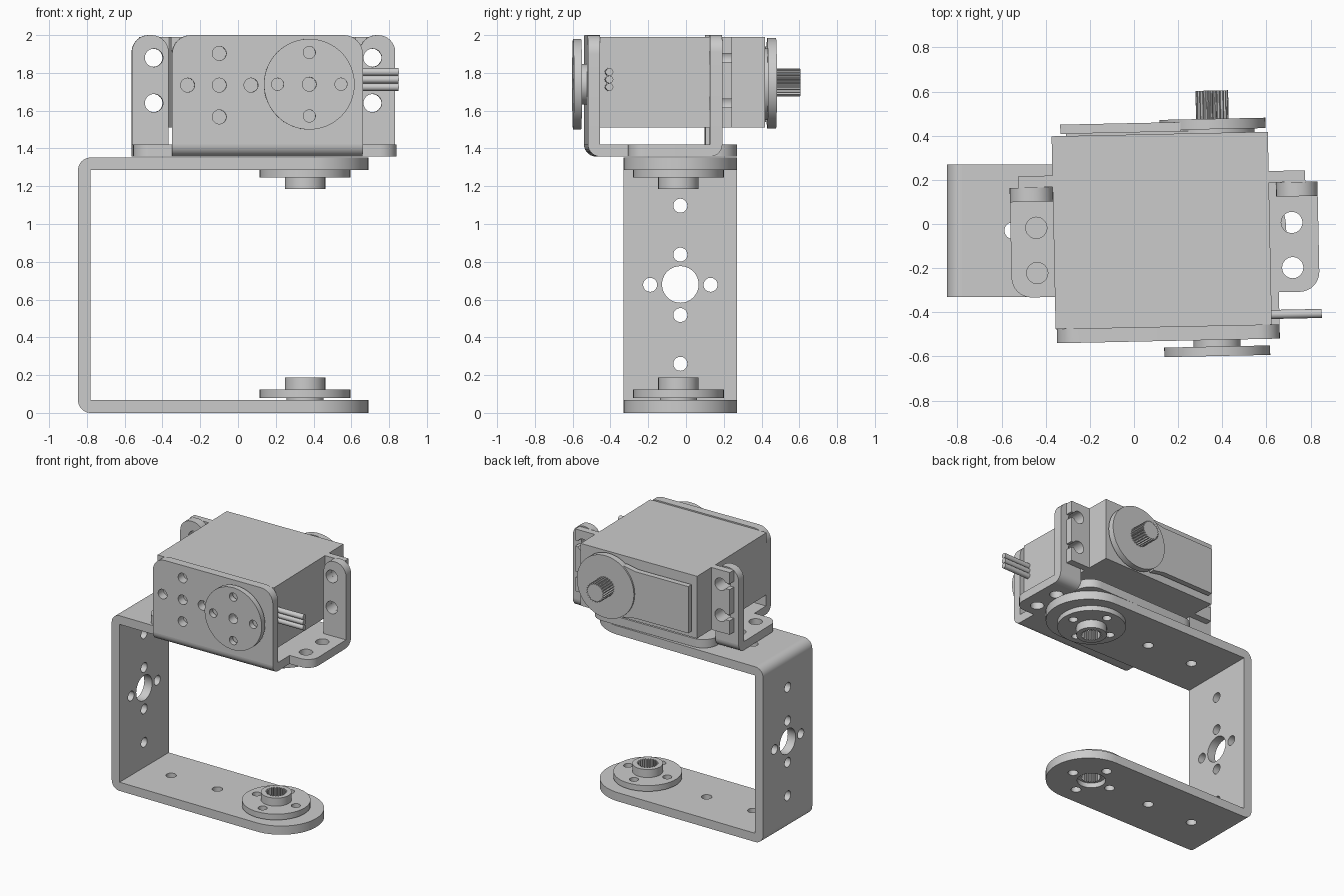
import bpy, bmesh, math
from mathutils import Matrix, Vector

cube = bpy.data.objects.get("Cube")
if cube:
    bpy.data.objects.remove(cube, do_unlink=True)

GREY = (0.6, 0.6, 0.6, 1.0)
metal = bpy.data.materials.new("plain grey")
metal.use_nodes = True
metal.diffuse_color = GREY
metal.node_tree.nodes["Principled BSDF"].inputs["Base Color"].default_value = GREY

# The upper servo assembly sits slightly turned about the vertical axis
PIVOT = Matrix.Translation((0.14, 0, 0))
TURN = PIVOT @ Matrix.Rotation(math.radians(1.2), 4, "Z") @ PIVOT.inverted()
STILL = Matrix.Identity(4)
ORDER = {"z": (0, 1, 2), "y": (0, 2, 1), "x": (2, 0, 1)}


def circle(u, v, r, n=36):
    return [(u + r * math.cos(2 * math.pi * i / n), v + r * math.sin(2 * math.pi * i / n))
            for i in range(n)]


def spline_ring(u, v, r, depth, teeth=24):
    pts = []
    for i in range(teeth * 4):
        a = 2 * math.pi * i / (teeth * 4)
        rad = r if i % 4 < 2 else r - depth
        pts.append((u + rad * math.cos(a), v + rad * math.sin(a)))
    return pts


def rounded(points, steps=8):
    """Polygon from (u, v, radius) corners, filleted where radius is not zero."""
    out = []
    for i, (u, v, r) in enumerate(points):
        p = Vector((u, v))
        if not r:
            out.append((u, v))
            continue
        a = (Vector(points[i - 1][:2]) - p).normalized()
        b = (Vector(points[(i + 1) % len(points)][:2]) - p).normalized()
        half = a.angle(b) / 2
        mid = p + (a + b).normalized() * r / math.sin(half)
        s = (p + a * r / math.tan(half) - mid).normalized()
        e = (p + b * r / math.tan(half) - mid).normalized()
        for k in range(steps + 1):
            t = 2 * (math.pi / 2 - half) * k / steps
            side = (e - s * s.dot(e)).normalized()
            out.append(tuple(mid + (s * math.cos(t) + side * math.sin(t)) * r))
    return out


def box(u0, v0, u1, v1, r=(0, 0, 0, 0)):
    return rounded([(u0, v0, r[0]), (u1, v0, r[1]), (u1, v1, r[2]), (u0, v1, r[3])])


def quarter(u, v, r, start):
    return [(u, v)] + [(u + r * math.cos(math.radians(start + 9 * i)),
                        v + r * math.sin(math.radians(start + 9 * i))) for i in range(11)]


def plate(name, axis, low, high, outline, holes=(), place=STILL):
    """Extrude an outline with holes along an axis from low to high."""
    curve = bpy.data.curves.new(name + " outline", "CURVE")
    curve.dimensions = "2D"
    curve.fill_mode = "BOTH"
    curve.extrude = (high - low) / 2
    for loop in [outline, *holes]:
        sp = curve.splines.new("POLY")
        sp.points.add(len(loop) - 1)
        for pt, (u, v) in zip(sp.points, loop):
            pt.co = (u, v, 0, 1)
        sp.use_cyclic_u = True
    temp = bpy.data.objects.new(name + " outline", curve)
    bpy.context.collection.objects.link(temp)
    bpy.context.view_layer.update()
    mesh = bpy.data.meshes.new_from_object(temp.evaluated_get(bpy.context.evaluated_depsgraph_get()))
    bpy.data.objects.remove(temp, do_unlink=True)
    bpy.data.curves.remove(curve)
    for vert in mesh.vertices:
        uvw = (vert.co.x, vert.co.y, vert.co.z + (low + high) / 2)
        vert.co = place @ Vector([uvw[k] for k in ORDER[axis]])
    bm = bmesh.new()
    bm.from_mesh(mesh)
    bmesh.ops.remove_doubles(bm, verts=bm.verts, dist=0.0002)
    bmesh.ops.recalc_face_normals(bm, faces=bm.faces)
    bm.to_mesh(mesh)
    bm.free()
    mesh.materials.clear()
    mesh.materials.append(metal)
    ob = bpy.data.objects.new(name, mesh)
    bpy.context.collection.objects.link(ob)
    parts.append(ob)


def cross(u, v, d, r):
    return [circle(u + a * d, v + b * d, r) for a, b in ((1, 0), (-1, 0), (0, 1), (0, -1))]


parts = []
T = 0.067          # sheet thickness
MID = -0.03        # centre line of the long bracket
TOP = 1.352        # top of the long bracket
HX, HZ = 0.365, 1.74   # servo axis

# Long C-shaped bracket: two round-ended arms, a wall and two bends
arm = rounded([(-0.78, -0.33, 0), (0.69, -0.33, 0.299), (0.69, 0.27, 0.299), (-0.78, 0.27, 0)], 16)
arm_holes = cross(HX, MID, 0.167, 0.035) + [circle(HX, MID, 0.1)]
arm_holes += [circle(x, MID, 0.037) for x in (-0.155, -0.55)]
for name, z in (("lower", 0), ("upper", TOP - T)):
    plate(name + "_arm", "z", z, z + T, arm, arm_holes)
wall_holes = cross(MID, 0.678, 0.16, 0.037) + [circle(MID, 0.68, 0.097)]
wall_holes += [circle(MID, z, 0.037) for z in (0.26, 1.097)]
plate("bracket_wall", "x", -0.847, -0.78, box(-0.33, T, 0.27, TOP - T), wall_holes)
plate("lower_bend", "y", -0.33, 0.27, quarter(-0.78, T, T, 180))
plate("upper_bend", "y", -0.33, 0.27, quarter(-0.78, TOP - T, T, 90))

# Splined horns on the inside of both arms
for name, z, s in (("lower", T, 1), ("upper", TOP - T + 0.02, -1)):
    for part, a, b, r, holes in (("hub", -0.03, 0.015, 0.098, []),
                                 ("disc", 0.013, 0.058, 0.24, cross(0.355, MID - 0.01, 0.167, 0.032)),
                                 ("boss", 0.058, 0.12, 0.107, [])):
        lo, hi = sorted((z + s * a, z + s * b))
        plate(f"{name}_horn_{part}", "z", lo, hi, circle(0.355, MID - 0.01, r, 48),
              [spline_ring(0.355, MID - 0.01, 0.075, 0.012)] + holes)

# Servo bracket: base sheet with side ears and rear tongue
B0, B1 = 1.357, 1.422
L, R = -0.36, 0.65
base = rounded([(L, -0.465, 0), (R, -0.465, 0), (R, -0.32, 0), (0.835, -0.32, 0.09),
                (0.835, 0.113, 0), (R, 0.113, 0), (R, 0.262, 0.12), (L, 0.262, 0.12),
                (L, 0.113, 0), (-0.56, 0.113, 0), (-0.56, -0.32, 0.09), (L, -0.32, 0)])
base_holes = [circle(x, y, 0.048) for x in (-0.443, 0.715) for y in (-0.005, -0.21)]
plate("servo_bracket_base", "z", B0, B1, base, base_holes, TURN)
plate("front_bend", "x", L, R, quarter(-0.465, B1, B1 - B0, 180), (), TURN)
front_holes = cross(-0.11, 1.735, 0.168, 0.037) + [circle(-0.11, 1.735, 0.037)]
plate("front_sheet", "y", -0.53, -0.465, box(L, B1, R, 2.0, (0, 0, 0.1, 0.1)), front_holes, TURN)
for name, x0, x1, hx in (("right", -0.56, -0.365, -0.443), ("left", 0.647, 0.835, 0.715)):
    plate(name + "_ear", "y", 0.113, 0.178, box(x0, B1, x1, 2.0, (0, 0, 0.09, 0.09)),
          [circle(hx, z, 0.048) for z in (1.64, 1.88)], TURN)
    plate(name + "_ear_bend", "x", x0, x1, quarter(0.113, B1, B1 - B0, 270), (), TURN)

# Servo body and its slotted mounting tabs
S0, S1 = 1.51, 1.99
plate("servo_body", "z", S0, S1, box(L - 0.005, -0.465, 0.615, 0.408), (), TURN)


def tab(inner, outer, hx):
    s = 1 if outer > inner else -1
    pts = [(inner, S0), (outer, S0)]
    for z in (1.64, 1.88):
        pts.append((outer, z - 0.022))
        for i in range(17):
            a = math.radians(-28 - 19 * i)
            pts.append((hx + s * 0.048 * math.cos(a), z + 0.048 * math.sin(a)))
        pts.append((outer, z + 0.022))
    return pts + [(outer, S1), (inner, S1)]


plate("right_tab", "y", 0.178, 0.23, tab(-0.36, -0.52, -0.443), (), TURN)
plate("left_tab", "y", 0.178, 0.23, tab(0.61, 0.78, 0.715), (), TURN)

# Rear gear cover, output shaft
plate("cover_neck", "y", 0.4, 0.43, circle(HX, HZ, 0.19, 48), (), TURN)
plate("cover_disc", "y", 0.425, 0.472, circle(HX, HZ + 0.005, 0.24, 64), (), TURN)
cover = [(-0.325, HZ - 0.18), (0.12, HZ - 0.18), (0.22, HZ - 0.2),
         (0.22, HZ + 0.2), (0.12, HZ + 0.18), (-0.325, HZ + 0.18)]
plate("cover_strip", "y", 0.418, 0.46, cover, (), TURN)
plate("cover_strip_step", "y", 0.4, 0.42, box(-0.3, HZ - 0.16, 0.3, HZ + 0.16), (), TURN)
plate("output_shaft", "y", 0.46, 0.6, spline_ring(HX, HZ + 0.008, 0.074, 0.01), (), TURN)

# Front idler horn
plate("idler_hub", "y", -0.57, -0.525, circle(HX, HZ, 0.107, 40), [circle(HX, HZ, 0.037)], TURN)
plate("idler_disc", "y", -0.603, -0.56, circle(HX, HZ, 0.24, 64),
      cross(HX, HZ, 0.168, 0.032) + [circle(HX, HZ, 0.037)], TURN)

# Three-strand cable
for i in range(3):
    plate(f"cable_strand_{i + 1}", "x", 0.6, 0.842, circle(-0.42, 1.725 + 0.04 * i, 0.0205, 16), (), TURN)

bpy.ops.object.select_all(action="DESELECT")
for ob in parts:
    ob.select_set(True)
bpy.context.view_layer.objects.active = parts[0]
bpy.ops.object.shade_smooth_by_angle(angle=math.radians(30))
